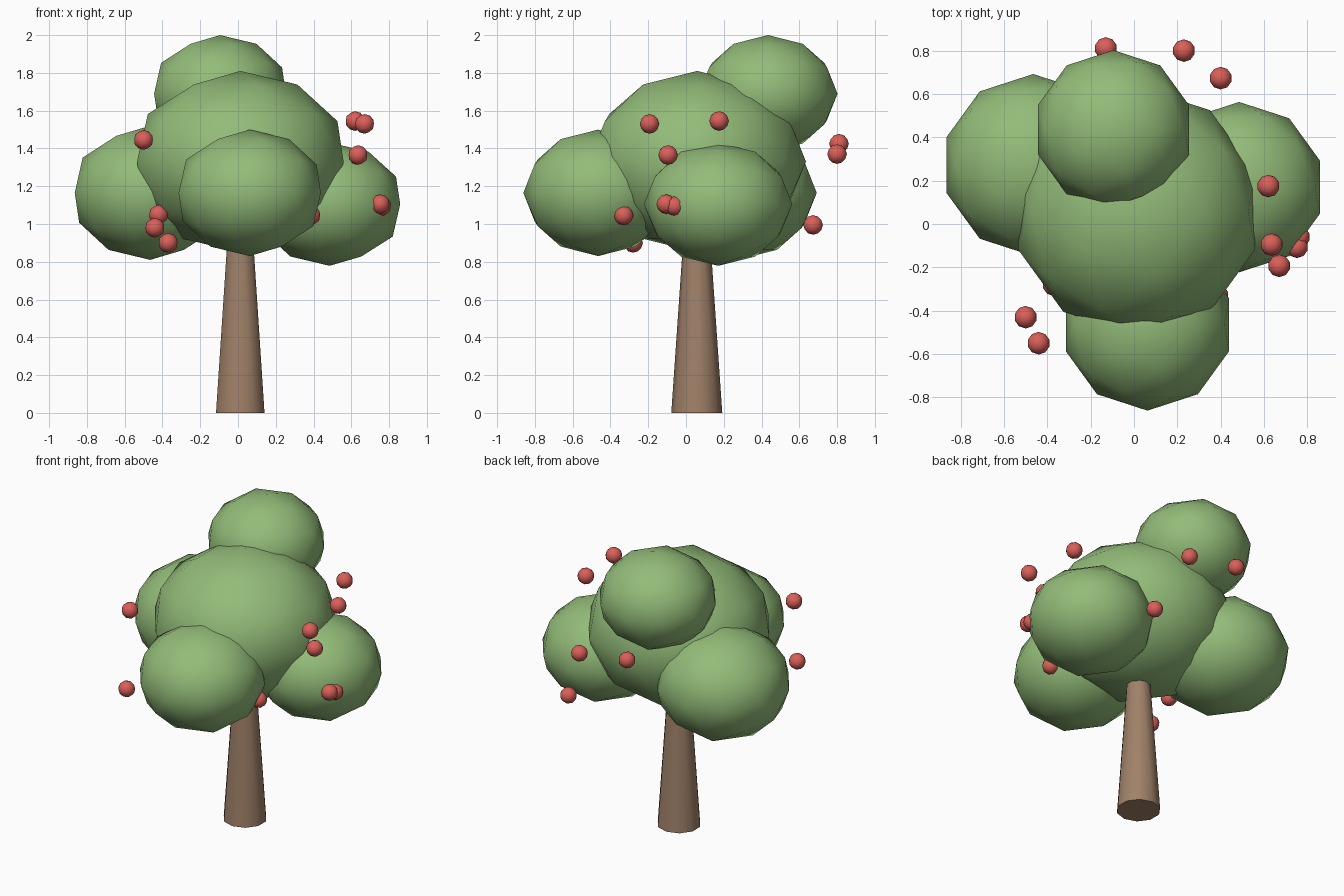
import bpy

cube = bpy.data.objects.get("Cube")
if cube:
    bpy.data.objects.remove(cube, do_unlink=True)


def make_material(name, color):
    mat = bpy.data.materials.new(name)
    mat.use_nodes = True
    mat.diffuse_color = (*color, 1)
    bsdf = next(n for n in mat.node_tree.nodes if n.type == 'BSDF_PRINCIPLED')
    bsdf.inputs["Base Color"].default_value = (*color, 1)
    return mat


leaf_green = make_material("leaf_green", (0.29, 0.50, 0.19))
bark_brown = make_material("bark_brown", (0.35, 0.22, 0.14))
fruit_red = make_material("fruit_red", (0.70, 0.115, 0.10))


def finish(name, mat):
    obj = bpy.context.object
    obj.name = name
    obj.data.materials.append(mat)
    bpy.ops.object.shade_smooth()
    return obj


def ball(name, center, radius, mat, squash=1.0):
    bpy.ops.mesh.primitive_ico_sphere_add(subdivisions=2, radius=radius, location=center)
    obj = finish(name, mat)
    for v in obj.data.vertices:
        v.co.z *= squash


# Tapered ten-sided trunk reaching into the crown
height = 1.0
bpy.ops.mesh.primitive_cone_add(vertices=10, radius1=0.135, radius2=0.066, depth=height,
                                location=(0.012, 0.057, height / 2))
trunk = finish("trunk", bark_brown)
bpy.ops.object.shade_smooth_by_angle(angle=0.9)

# Crown: one large clump with four smaller ones around it
clumps = {
    "crown_center": ((0.012, 0.06, 1.33), 0.575, 0.835),
    "crown_right": ((-0.465, 0.272, 1.165), 0.42, 0.845),
    "crown_front": ((0.062, -0.465, 1.165), 0.396, 0.845),
    "crown_left": ((0.485, 0.17, 1.105), 0.393, 0.83),
    "crown_back": ((-0.095, 0.435, 1.69), 0.367, 0.845),
}
for name, (center, radius, squash) in clumps.items():
    ball(name, center, radius, leaf_green, squash)

# Small round fruits scattered around the crown
fruits = [
    (-0.50, -0.43, 1.445), (-0.42, -0.17, 1.05), (-0.44, -0.55, 0.98),
    (-0.37, -0.28, 0.90), (0.62, 0.175, 1.545), (0.67, -0.193, 1.53),
    (0.635, -0.095, 1.365), (0.752, -0.105, 1.105), (0.76, -0.06, 1.095),
    (0.385, -0.33, 1.045), (-0.13, 0.81, 1.425), (0.23, 0.80, 1.37),
    (0.40, 0.673, 0.995),
]
for i, center in enumerate(fruits, 1):
    ball(f"fruit_{i}", center, 0.052, fruit_red)
